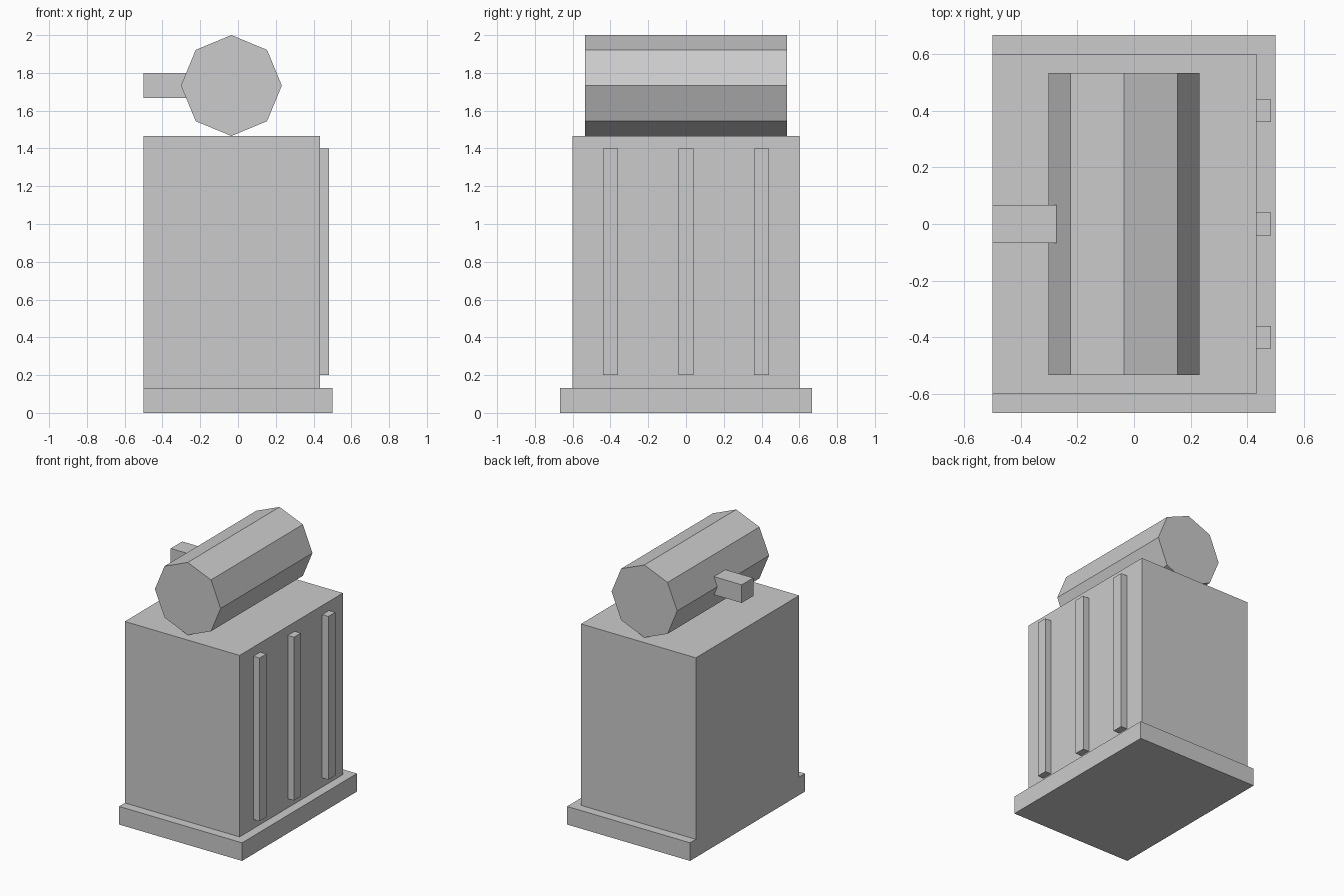
import bpy
import math

# Remove the default object
default = bpy.data.objects.get("Cube")
if default:
    bpy.data.objects.remove(default, do_unlink=True)

grey = bpy.data.materials.new("light_grey")
grey.use_nodes = True
GREY = (0.6, 0.6, 0.6, 1.0)
grey.diffuse_color = GREY
grey.node_tree.nodes["Principled BSDF"].inputs["Base Color"].default_value = GREY


def box(name, low, high):
    """Box between two opposite corners."""
    bpy.ops.mesh.primitive_cube_add(size=1)
    obj = bpy.context.object
    obj.name = name
    obj.location = [(a + b) / 2 for a, b in zip(low, high)]
    obj.scale = [b - a for a, b in zip(low, high)]
    bpy.ops.object.transform_apply(location=True, rotation=False, scale=True)
    obj.data.materials.append(grey)
    return obj


# Base slab and main cabinet, flush on the -x side
box("base_slab", (-0.5, -0.667, 0), (0.5, 0.667, 0.133))
box("cabinet", (-0.5, -0.6, 0.133), (0.433, 0.6, 1.467))

# Vertical ribs on the +x side
for label, y in (("front", -0.4), ("middle", 0), ("back", 0.4)):
    box(f"rib_{label}", (0.433, y - 0.04, 0.2), (0.483, y + 0.04, 1.4))

# Eight-sided drum lying along y on top of the cabinet
bpy.ops.mesh.primitive_cylinder_add(
    vertices=8, radius=0.267, depth=1.067,
    location=(-0.035, 0, 1.733), rotation=(math.pi / 2, 0, 0))
drum = bpy.context.object
drum.name = "drum"
drum.data.materials.append(grey)

# Connector block reaching from the drum to the -x side
box("connector", (-0.5, -0.067, 1.667), (-0.167, 0.067, 1.8))
